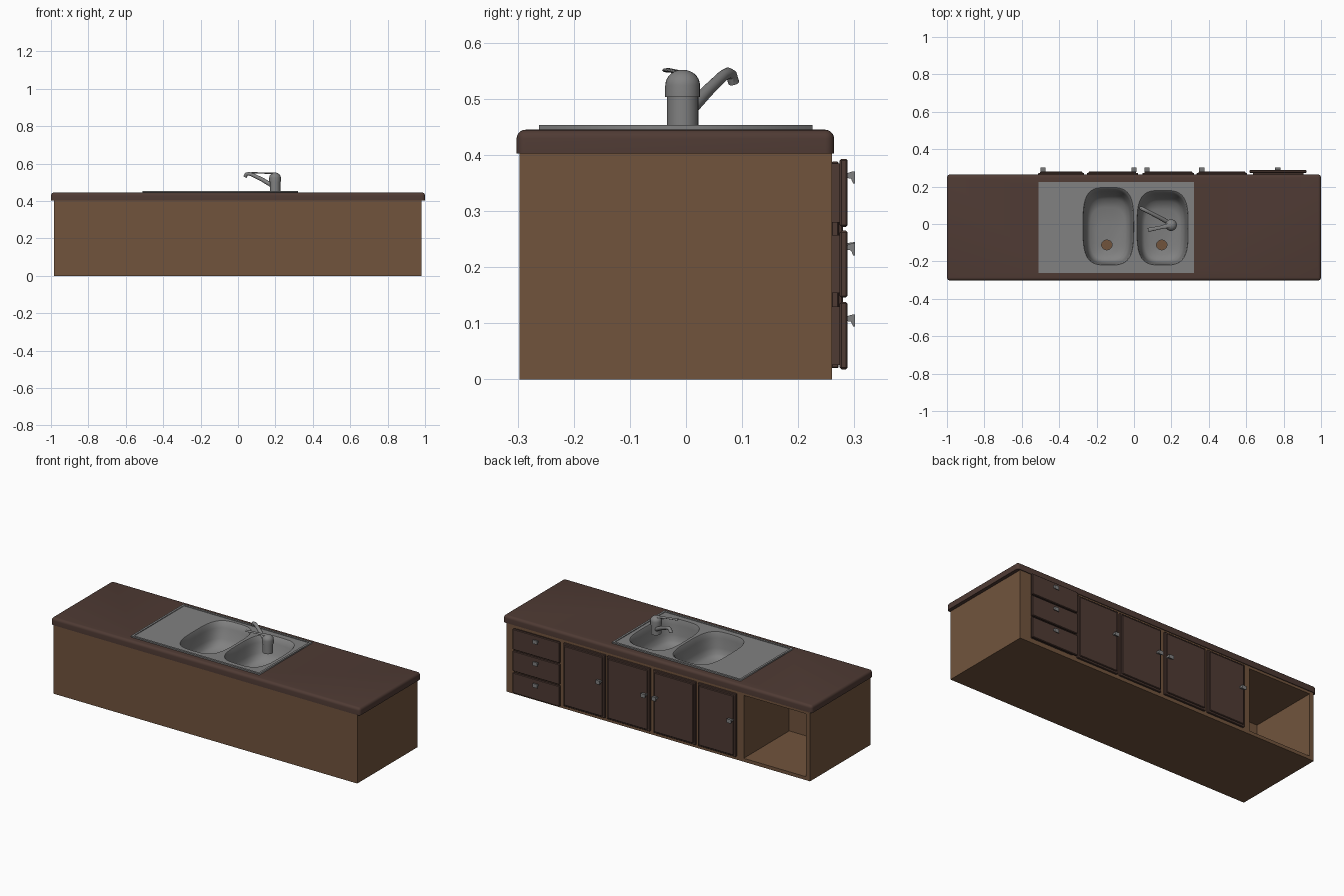
import bpy, bmesh, math
from mathutils import Vector

if "Cube" in bpy.data.objects:
    bpy.data.objects.remove(bpy.data.objects["Cube"])


def material(name, col):
    m = bpy.data.materials.new(name)
    m.diffuse_color = (*col, 1)
    m.use_nodes = True
    m.node_tree.nodes["Principled BSDF"].inputs["Base Color"].default_value = m.diffuse_color
    return m


WOOD = material("cabinet_wood", (0.165, 0.088, 0.046))
DARK = material("dark_wood", (0.078, 0.043, 0.034))
STEEL = material("steel", (0.22, 0.22, 0.22))


def finish(name, bm, mat, smooth=False):
    me = bpy.data.meshes.new(name)
    bm.to_mesh(me)
    bm.free()
    ob = bpy.data.objects.new(name, me)
    bpy.context.collection.objects.link(ob)
    me.materials.append(mat)
    if smooth:
        shade(ob)
    return ob


def activate(ob):
    bpy.ops.object.select_all(action='DESELECT')
    ob.select_set(True)
    bpy.context.view_layer.objects.active = ob


def shade(ob):
    activate(ob)
    bpy.ops.object.shade_smooth_by_angle(angle=math.radians(40))


def box_bm(x0, x1, y0, y1, z0, z1):
    bm = bmesh.new()
    bmesh.ops.create_cube(bm, size=1)
    for v in bm.verts:
        v.co = ((x0 + x1) / 2 + v.co.x * (x1 - x0),
                (y0 + y1) / 2 + v.co.y * (y1 - y0),
                (z0 + z1) / 2 + v.co.z * (z1 - z0))
    return bm


def box(name, x0, x1, y0, y1, z0, z1, mat, bevel=0):
    bm = box_bm(x0, x1, y0, y1, z0, z1)
    if bevel:
        bmesh.ops.bevel(bm, geom=bm.edges[:], offset=bevel, segments=1, affect='EDGES')
    return finish(name, bm, mat)


def plate(name, loops, z0, z1, mat):
    """Flat plate whose first loop is the outline and the others are holes."""
    cu = bpy.data.curves.new(name, 'CURVE')
    cu.dimensions = '2D'
    cu.fill_mode = 'BOTH'
    cu.extrude = (z1 - z0) / 2
    for loop in loops:
        sp = cu.splines.new('POLY')
        sp.points.add(len(loop) - 1)
        for p, (x, y) in zip(sp.points, loop):
            p.co = (x, y, 0, 1)
        sp.use_cyclic_u = True
    ob = bpy.data.objects.new(name, cu)
    ob.location.z = (z0 + z1) / 2
    bpy.context.collection.objects.link(ob)
    cu.materials.append(mat)
    activate(ob)
    bpy.ops.object.convert(target='MESH')


def rect(x0, x1, y0, y1):
    return [(x0, y0), (x1, y0), (x1, y1), (x0, y1)]


def loft(name, rings, mat, cap=True):
    bm = bmesh.new()
    vr = [[bm.verts.new(p) for p in r] for r in rings]
    n = len(vr[0])
    for a, b in zip(vr, vr[1:]):
        for i in range(n):
            bm.faces.new((a[i], a[(i + 1) % n], b[(i + 1) % n], b[i]))
    if cap:
        bm.faces.new(vr[0][::-1])
        bm.faces.new(vr[-1])
        bmesh.ops.recalc_face_normals(bm, faces=bm.faces[:])
    else:
        bmesh.ops.reverse_faces(bm, faces=bm.faces[:])
    return finish(name, bm, mat, True)


def tube(name, pts, radii, mat, flat=1.0, n=16):
    """Round bar along a path; flat squashes it vertically."""
    pts = [Vector(p) for p in pts]
    rings = []
    for i, p in enumerate(pts):
        t = (pts[min(i + 1, len(pts) - 1)] - pts[max(i - 1, 0)]).normalized()
        # horizontal side vector of the path keeps the rings untwisted
        d = pts[-1] - pts[0]
        side = Vector((-d.y, d.x, 0)).normalized()
        up = t.cross(side).normalized()
        rings.append([p + radii[i] * (side * math.cos(a) + up * flat * math.sin(a))
                      for a in (2 * math.pi * k / n for k in range(n))])
    return loft(name, rings, mat)


# Cabinet shell
box("cabinet_floor", -0.985, 0.98, -0.297, 0.26, 0, 0.02, WOOD)
box("cabinet_back", -0.985, 0.98, -0.297, -0.28, 0.02, 0.405, WOOD)
box("end_panel_left", -0.985, -0.958, -0.28, 0.26, 0.02, 0.405, WOOD)
box("end_panel_right", 0.96, 0.98, -0.28, 0.26, 0.02, 0.405, WOOD)
box("face_panel", -0.556, 0.96, 0.242, 0.26, 0.02, 0.405, WOOD)

# Open compartment
box("niche_divider", -0.556, -0.536, -0.16, 0.242, 0.02, 0.405, WOOD)
box("niche_back", -0.958, -0.536, -0.18, -0.16, 0.02, 0.405, WOOD)
box("niche_ceiling", -0.958, -0.556, -0.16, 0.26, 0.388, 0.405, WOOD)

# Countertop with rounded upper edge and an opening for the sink
bm = box_bm(-1, 1, -0.302, 0.264, 0.403, 0.445)
edges = [e for e in bm.edges if max(v.co.z for v in e.verts) > 0.44]
bmesh.ops.bevel(bm, geom=edges, offset=0.016, segments=5, profile=0.5, affect='EDGES')
top = finish("countertop", bm, DARK)
cutter = box("sink_cutter", -0.49, 0.30, -0.24, 0.205, 0.35, 0.5, DARK)
cutter.hide_render = True
mod = top.modifiers.new("opening", 'BOOLEAN')
mod.object = cutter
mod.operation = 'DIFFERENCE'
mod.solver = 'EXACT'
activate(top)
bpy.ops.object.modifier_apply(modifier=mod.name)
bpy.data.objects.remove(cutter)
shade(top)


# Sink bowls
def bowl_outline(cx, cy, a, b, n=48, p=3.4):
    f = lambda v: math.copysign(abs(v) ** (2 / p), v)
    return [(cx + a * f(math.cos(t)), cy + b * f(math.sin(t)))
            for t in (2 * math.pi * k / n for k in range(n))]


outlines = []
for label, cx, cy, a, b, dx in (("left", -0.137, -0.012, 0.136, 0.208, -0.145),
                                ("right", 0.153, -0.02, 0.137, 0.2, 0.148)):
    rim = bowl_outline(cx, cy, a, b)
    outlines.append(rim)
    drain = bowl_outline(dx, -0.112, 0.028, 0.026, p=2)
    levels = ((1, 0.449), (0.97, 0.443), (0.93, 0.415), (0.86, 0.36),
              (0.78, 0.328), (0.62, 0.312), (0.3, 0.304), (0, 0.30))
    loft("bowl_" + label, [[(d[0] + s * (r[0] - d[0]), d[1] + s * (r[1] - d[1]), z)
                            for r, d in zip(rim, drain)] for s, z in levels], STEEL, cap=False)

# Sink top and raised rim
plate("sink_top", [rect(-0.508, 0.32, -0.26, 0.224)] + outlines, 0.444, 0.449, STEEL)
plate("sink_rim", [rect(-0.51, 0.322, -0.262, 0.225), rect(-0.498, 0.31, -0.25, 0.213)],
      0.4445, 0.453, STEEL)


# Lathe parts of the tap
def lathe(name, cx, cy, prof, n=24):
    loft(name, [[(cx + r * math.cos(2 * math.pi * k / n), cy + r * math.sin(2 * math.pi * k / n), z)
                 for k in range(n)] for r, z in prof], STEEL)


TX, TY = 0.198, -0.006
lathe("tap_base", TX, TY, [(0.028, 0.449), (0.028, 0.504)])
dome = [(0.031 * math.cos(a), 0.524 + 0.028 * math.sin(a))
        for a in (math.radians(d) for d in range(0, 90, 12))]
lathe("tap_head", TX, TY, [(0.031, 0.503)] + dome)
tube("tap_spout", [(0.19, 0.005, 0.478), (0.13, 0.038, 0.514), (0.075, 0.066, 0.541),
                   (0.058, 0.075, 0.546), (0.045, 0.081, 0.543), (0.038, 0.085, 0.529)],
     [0.012, 0.011, 0.010, 0.010, 0.010, 0.010], STEEL)
tube("tap_lever", [(0.205, -0.004, 0.546), (0.14, -0.019, 0.549), (0.075, -0.032, 0.551)],
     [0.014, 0.009, 0.011], STEEL, flat=0.35)


# Hooked pull, extruded from a side profile
def pull(name, x, y, z):
    prof = [(y - 0.002, 0.006), (0.294, 0.009), (0.301, 0.010), (0.301, -0.012),
            (0.298, -0.012), (0.294, -0.003), (y - 0.002, -0.002)]
    loft(name, [[(x + s * 0.014, py, z + pz) for py, pz in prof] for s in (-1, 1)], STEEL)


# Doors: back leaf, raised panel and pull
for i, (x0, x1, px) in enumerate(((-0.512, -0.266, -0.487), (-0.252, 0.022, 0.0),
                                  (0.045, 0.322, 0.07), (0.335, 0.605, 0.362))):
    box(f"door_{i}", x0, x1, 0.259, 0.272, 0.02, 0.388, DARK, 0.002)
    box(f"door_panel_{i}", x0 + 0.01, x1 - 0.01, 0.27, 0.28, 0.03, 0.378, DARK, 0.003)
    pull(f"door_pull_{i}", px, 0.28, 0.235)

# Drawers: narrower back, wider front and pull
for i, (z0, z1, pz) in enumerate(((0.018, 0.138, 0.106), (0.146, 0.265, 0.233),
                                  (0.272, 0.393, 0.361))):
    box(f"drawer_back_{i}", 0.635, 0.907, 0.259, 0.278, z0 + 0.008, z1 - 0.008, DARK)
    box(f"drawer_front_{i}", 0.618, 0.922, 0.274, 0.288, z0, z1, DARK, 0.003)
    pull(f"drawer_pull_{i}", 0.768, 0.288, pz)
